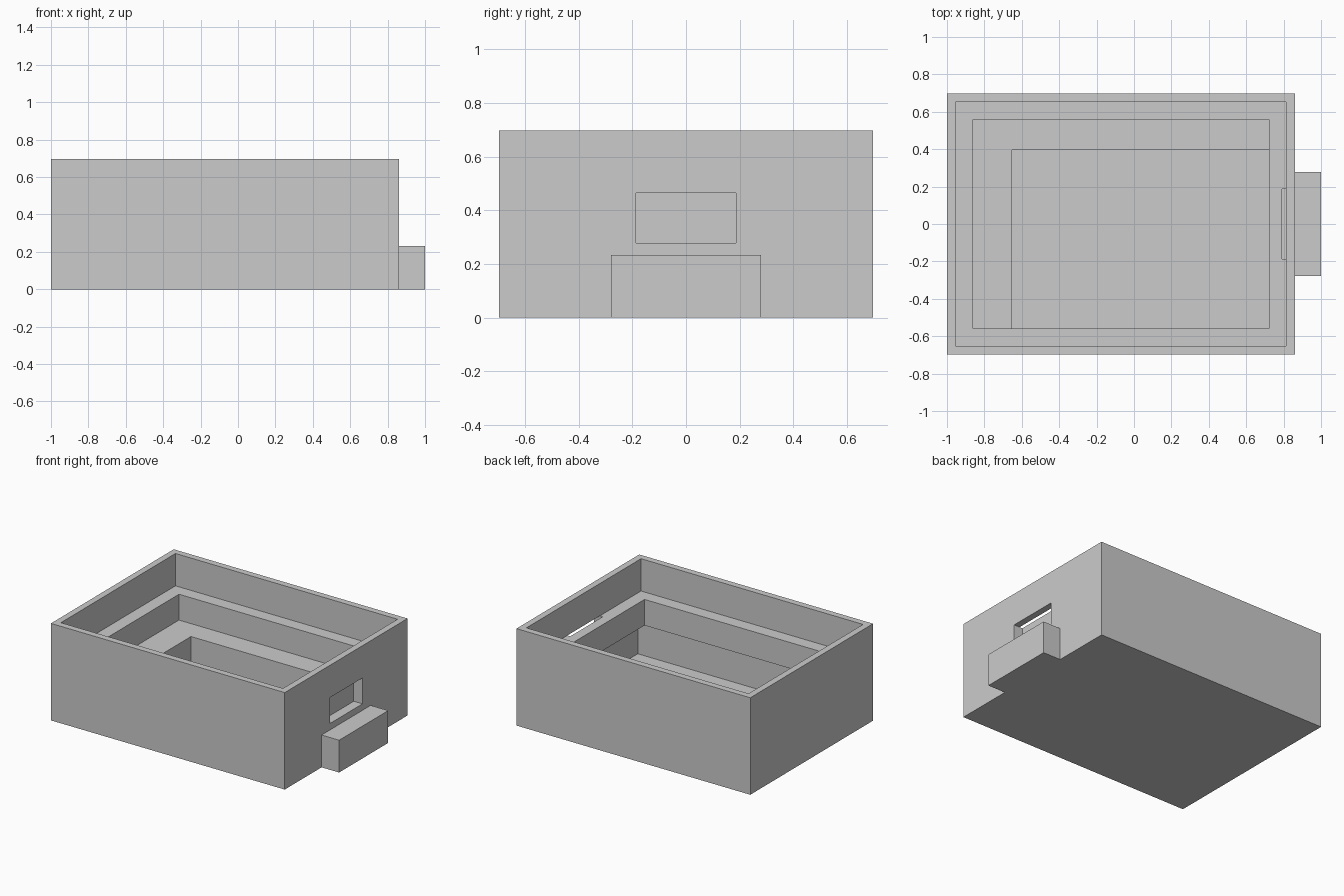
import bpy
import bmesh
from mathutils import Vector

default = bpy.data.objects.get("Cube")
if default:
    bpy.data.objects.remove(default, do_unlink=True)

# One plain grey for the whole model
GREY = (0.6, 0.6, 0.6, 1.0)
grey = bpy.data.materials.new("plain grey")
grey.use_nodes = True
grey.diffuse_color = GREY
grey.node_tree.nodes["Principled BSDF"].inputs["Base Color"].default_value = GREY

# Sizes are in wall thicknesses; the whole length is 43 of them
WALL = 2 / 43
ORIGIN = Vector((-21.5, -15, 0))


def box(name, x, y, z):
    """Box from its (low, high) limits, measured from the case's corner."""
    low, high = ((Vector(c) + ORIGIN) * WALL for c in zip(x, y, z))
    bm = bmesh.new()
    bmesh.ops.create_cube(bm, size=1)
    for v in bm.verts:
        v.co = (low + high) / 2 + v.co * (high - low)
    mesh = bpy.data.meshes.new(name)
    bm.to_mesh(mesh)
    bm.free()
    mesh.materials.append(grey)
    obj = bpy.data.objects.new(name, mesh)
    bpy.context.collection.objects.link(obj)
    return obj


def cut(target, name, x, y, z):
    """Subtract a box from the target and discard the cutter."""
    cutter = box(name, x, y, z)
    cutter.hide_render = True
    mod = target.modifiers.new(name, 'BOOLEAN')
    mod.operation = 'DIFFERENCE'
    mod.solver = 'EXACT'
    mod.object = cutter
    bpy.context.view_layer.objects.active = target
    bpy.ops.object.modifier_apply(modifier=name)
    bpy.data.objects.remove(cutter, do_unlink=True)


# Heights of the rim and the steps inside
RIM, LEDGE, SHELF, FLOOR = 15, 10, 6, 1
ABOVE = RIM + 2

# Open case with stepped pockets
case = box("case", (0, 40), (0, 30), (0, RIM))
cut(case, "upper_pocket", (1, 39), (1, 29), (LEDGE, ABOVE))
cut(case, "middle_pocket", (3, 37), (3, 27), (SHELF, ABOVE))
# Lower pocket runs a little way under the end and front walls
cut(case, "lower_shaft", (7.5, 37), (3, 23.5), (FLOOR, ABOVE))
cut(case, "lower_pocket", (7.5, 38.5), (2.5, 23.5), (FLOOR, SHELF - 0.02))
# Window through the end wall, notching the ledge behind it
cut(case, "side_window", (38.5, 42), (11, 19), (SHELF, LEDGE))

# Solid block below the window
box("side_block", (40, 43), (9, 21), (0, 5))
